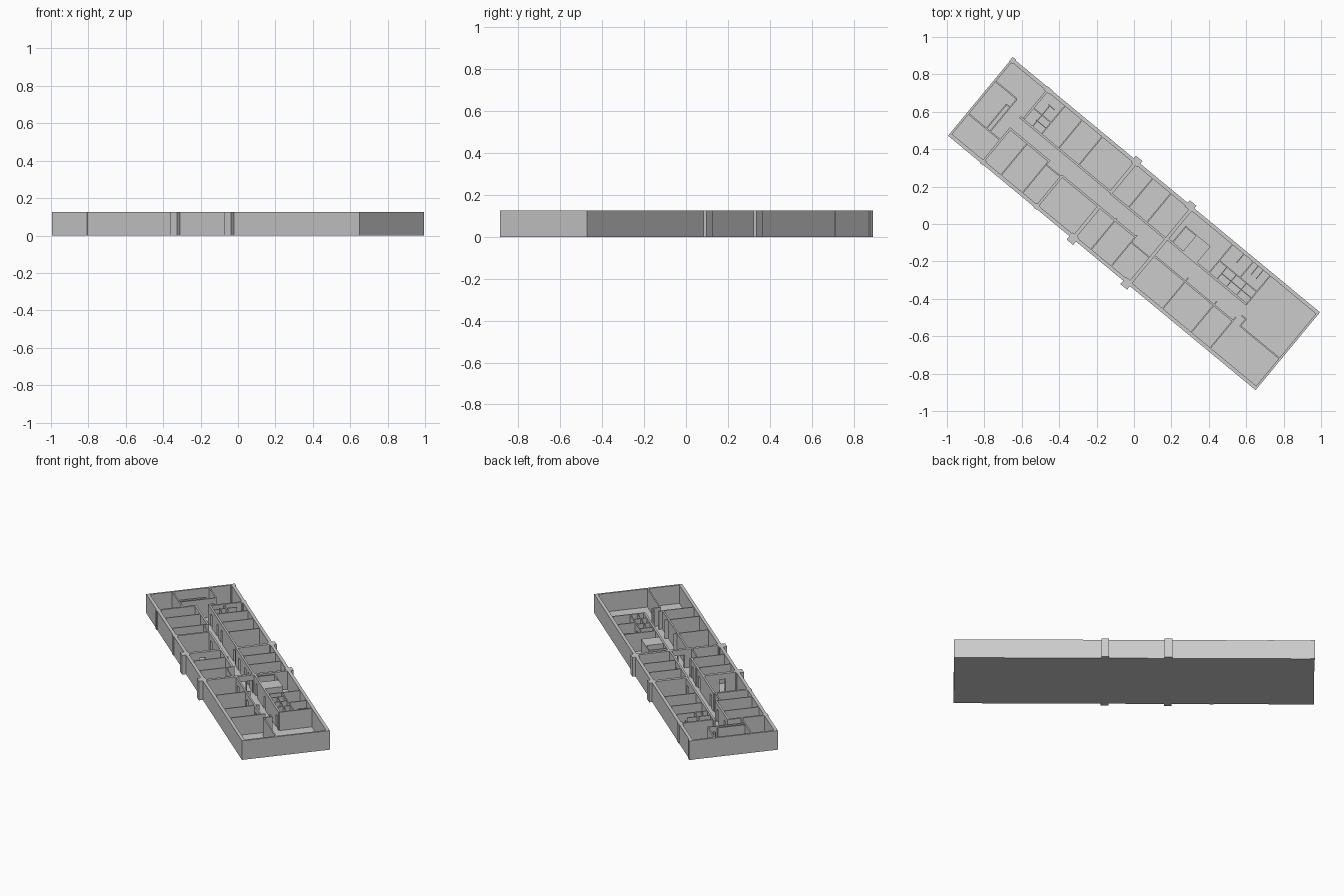
import bpy, bmesh, math
from mathutils import Matrix, Vector

TURN = Matrix.Rotation(math.radians(-39.6), 4, 'Z')   # the plan is skewed to the grid
H, FLOOR = 0.125, 0.005
DOOR_W, DOOR_H = 0.036, 0.088


def build(name, boxes):
    """One object from boxes (u0, u1, v0, v1, z0, z1) in plan coordinates."""
    bm = bmesh.new()
    for u0, u1, v0, v1, z0, z1 in boxes:
        m = (Matrix.Translation(((u0 + u1) / 2, (v0 + v1) / 2, (z0 + z1) / 2))
             @ Matrix.Diagonal((u1 - u0, v1 - v0, z1 - z0, 1)))
        bmesh.ops.create_cube(bm, size=1, matrix=TURN @ m)
    me = bpy.data.meshes.new(name)
    bm.to_mesh(me)
    bm.free()
    ob = bpy.data.objects.new(name, me)
    bpy.context.collection.objects.link(ob)
    return ob


def wall(along, c, a, b, t, doors=(), top=H):
    """Straight wall centred on c from a to b, with door openings under lintels."""
    spans, start = [], a
    for d in sorted(doors):
        lo, hi = d - DOOR_W / 2, d + DOOR_W / 2
        spans += [(start, lo, FLOOR), (lo, hi, DOOR_H)]
        start = hi
    spans.append((start, b, FLOOR))
    lo, hi = c - t / 2, c + t / 2
    if along == 'u':
        return [(s, e, lo, hi, z, top) for s, e, z in spans]
    return [(lo, hi, s, e, z, top) for s, e, z in spans]


def cross_walls(us, v0, v1, t=0.007):
    return [b for u in us for b in wall('v', u, v0, v1, t)]


# floor slab
L, W = 1.067, 0.27
build("floor_slab", [(-L, L, -W, W, 0, FLOOR)])

# outer walls
build("outer_walls", [(-L, L, W - 0.02, W, 0, H), (-L, L, -W, -W + 0.02, 0, H),
                      (-L, -L + 0.012, -W, W, 0, H), (L - 0.012, L, -W, W, 0, H)])

# pilasters where the main cross walls meet the facade
piers = []
for u in (-0.202, 0.172):
    piers += [(u - 0.023, u + 0.023, 0.245, 0.288, 0, H),
              (u - 0.023, u + 0.023, -0.294, -0.245, 0, H)]
for u in (-0.832, -0.46):
    piers.append((u - 0.012, u + 0.012, -0.274, -0.245, 0, H))
piers += [(-0.83, -0.79, 0.245, 0.273, 0, H), (-1.069, -1.045, 0.245, 0.275, 0, H)]
build("facade_piers", piers)

# thick structural cross walls
main = wall('v', -0.202, 0.05, 0.26, 0.02)
main += wall('v', -0.202, -0.26, -0.048, 0.02, [-0.165])
main += wall('v', 0.185, -0.26, 0.26, 0.018, [-0.02, 0.02])
main += wall('v', -0.46, -0.26, -0.045, 0.014)
main += wall('v', -0.835, -0.26, -0.03, 0.012)
main += wall('v', -0.812, 0.06, 0.26, 0.012)
build("main_cross_walls", main)

# corridor walls with doors into the rooms
north = wall('u', 0.052, -0.835, -0.202, 0.012, [-0.76, -0.62, -0.53, -0.25])
north += wall('u', 0.047, -0.202, 0.185, 0.012, [-0.12, 0.01, 0.09])
north += wall('u', 0.052, 0.185, 0.737, 0.012, [0.25, 0.43, 0.7])
build("north_corridor_wall", north)
south = wall('u', -0.03, -0.84, -0.56, 0.012, [-0.78, -0.62])
south += wall('u', -0.055, -0.56, -0.46, 0.008, [-0.51])
south += wall('u', -0.048, -0.46, 0.05, 0.012, [-0.4, -0.14, 0.0])
south += wall('u', -0.085, 0.05, 0.185, 0.007, [0.1])
south += wall('u', -0.062, 0.185, 0.737, 0.01, [0.25, 0.45, 0.64])
build("south_corridor_wall", south)

# thin partitions between rooms
build("north_room_partitions",
      cross_walls([-0.687, -0.568, -0.428, -0.078, 0.048, 0.476, 0.737], 0.05, 0.26))
build("south_room_partitions",
      cross_walls([-0.714, -0.565, -0.09, 0.05, 0.407, 0.605, 0.737], -0.26, -0.035))

# west end rooms and closet
west = wall('u', 0.116, -1.06, -0.91, 0.008) + wall('u', -0.11, -1.06, -0.835, 0.008, [-0.88])
west += cross_walls([-0.933, -0.908], -0.11, 0.058)
west += wall('u', 0.058, -0.936, -0.905, 0.007)
west += wall('v', -0.908, 0.058, 0.116, 0.007, [0.088])
build("west_end_partitions", west)

# east end rooms
east = wall('u', -0.058, 0.782, 1.06, 0.008)
east += wall('v', 0.785, -0.06, -0.008, 0.007) + wall('u', -0.01, 0.755, 0.788, 0.007)
build("east_end_partitions", east)

# washroom cubicles
wash = wall('u', 0.135, -0.812, -0.687, 0.007) + wall('u', 0.095, -0.76, -0.687, 0.005)
wash += cross_walls([-0.75], 0.055, 0.2, 0.005)
wash += wall('u', 0.2, -0.76, -0.715, 0.005, top=0.09)
wash += wall('u', 0.14, 0.476, 0.737, 0.007, [0.56])
wash += wall('u', 0.095, 0.53, 0.737, 0.005)
wash += cross_walls([0.53, 0.595, 0.665], 0.055, 0.14, 0.005)
wash += wall('v', 0.62, 0.14, 0.26, 0.007)
for u in (0.555, 0.655, 0.69):
    wash += wall('v', u, 0.19, 0.25, 0.005, top=0.09)
build("washroom_partitions", wash)

# service shaft and capped lift core
shaft = wall('u', 0.165, 0.222, 0.3, 0.007) + wall('v', 0.222, 0.055, 0.168, 0.007, [0.11])
shaft.append((0.295, 0.392, 0.055, 0.168, FLOOR, 0.122))
build("service_core", shaft)
